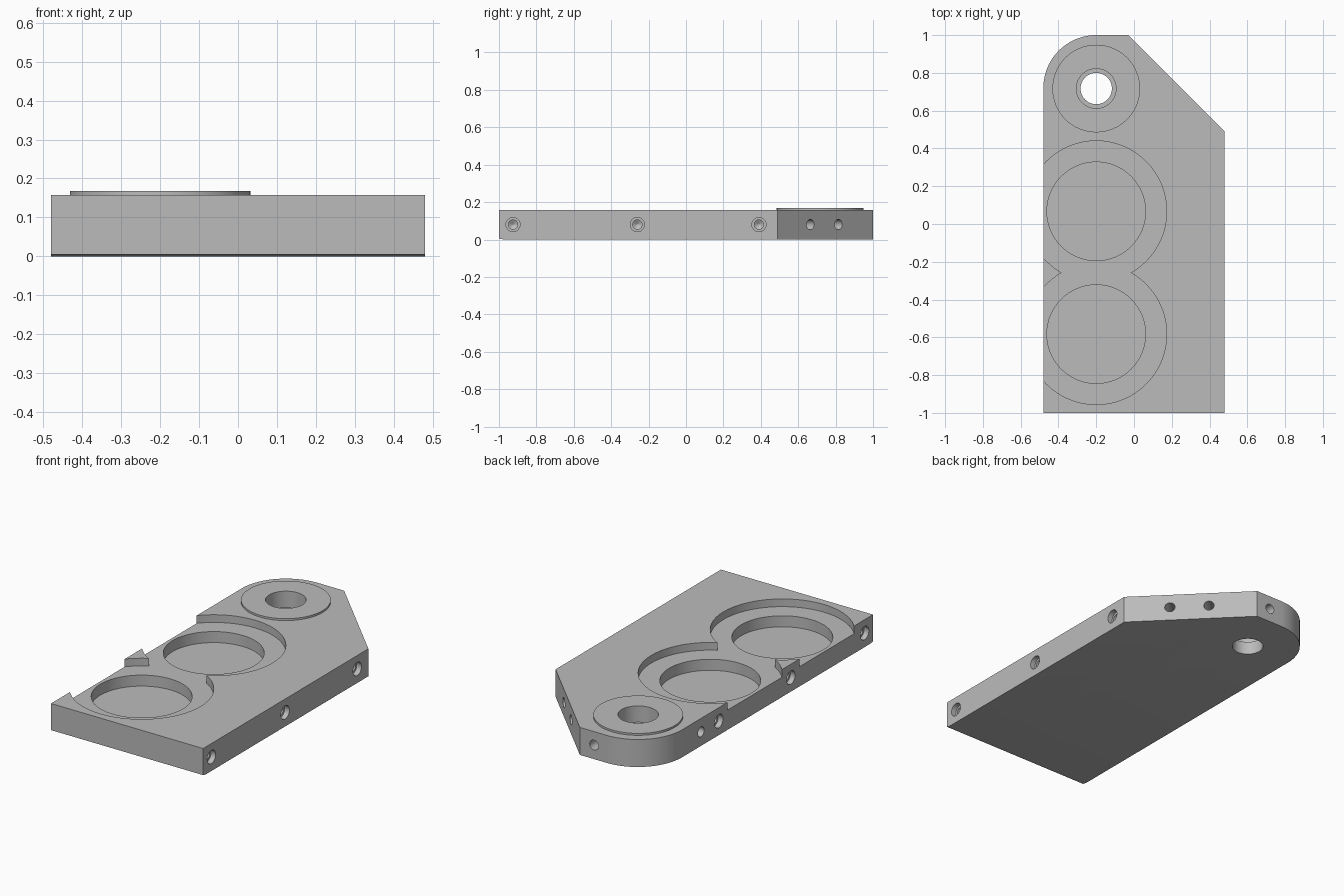
import bpy
import bmesh
import math
from mathutils import Vector

cube = bpy.data.objects.get("Cube")
if cube:
    bpy.data.objects.remove(cube, do_unlink=True)

TOP = 0.157
MID = 0.08
AXIS_X = -0.2
BORE_Y = 0.717

metal = bpy.data.materials.new("plain grey")
metal.use_nodes = True
grey = (0.5, 0.5, 0.5, 1)
metal.diffuse_color = grey
metal.node_tree.nodes["Principled BSDF"].inputs["Base Color"].default_value = grey


def new_object(name, bm):
    bmesh.ops.recalc_face_normals(bm, faces=bm.faces)
    mesh = bpy.data.meshes.new(name)
    bm.to_mesh(mesh)
    bm.free()
    mesh.materials.append(metal)
    obj = bpy.data.objects.new(name, mesh)
    bpy.context.collection.objects.link(obj)
    return obj


def turned(name, profile, origin, direction, sides=64):
    """Solid of revolution from (radius, distance) pairs along a direction."""
    bm = bmesh.new()
    rings = []
    for radius, dist in profile:
        angles = [2 * math.pi * i / sides for i in range(sides)]
        rings.append([bm.verts.new((radius * math.cos(a), radius * math.sin(a), dist))
                      for a in angles])
    for low, high in zip(rings, rings[1:]):
        for i in range(sides):
            j = (i + 1) % sides
            bm.faces.new((low[i], low[j], high[j], high[i]))
    bm.faces.new(rings[0])
    bm.faces.new(rings[-1])
    obj = new_object(name, bm)
    obj.rotation_euler = Vector(direction).to_track_quat('Z', 'Y').to_euler()
    obj.location = origin
    return obj


def combine(body, other, operation):
    bpy.context.view_layer.update()
    mod = body.modifiers.new(other.name, 'BOOLEAN')
    mod.operation = operation
    mod.solver = 'EXACT'
    mod.object = other
    bpy.context.view_layer.objects.active = body
    bpy.ops.object.modifier_apply(modifier=mod.name)
    bpy.data.objects.remove(other, do_unlink=True)


# Plate outline with one rounded and one clipped corner
outline = [(-0.48, -1), (0.48, -1), (0.48, 0.49), (-0.03, 1)]
for i in range(25):
    a = math.pi / 2 * (1 + i / 24)
    outline.append((AXIS_X + 0.28 * math.cos(a), 0.72 + 0.28 * math.sin(a)))
bm = bmesh.new()
base = bm.faces.new([bm.verts.new((x, y, 0)) for x, y in outline])
lifted = bmesh.ops.extrude_face_region(bm, geom=[base])["geom"]
bmesh.ops.translate(bm, vec=(0, 0, TOP),
                    verts=[v for v in lifted if isinstance(v, bmesh.types.BMVert)])
# Slight relief along the front bottom edge
slope = Vector((0, -0.005, -0.025)).normalized()
cut = bmesh.ops.bisect_plane(bm, geom=bm.verts[:] + bm.edges[:] + bm.faces[:],
                             plane_co=(0, -1, 0.005), plane_no=slope, clear_outer=True)
bmesh.ops.edgeloop_fill(bm, edges=[e for e in cut["geom_cut"]
                                   if isinstance(e, bmesh.types.BMEdge)])
plate = new_object("mounting_plate", bm)

# Raised boss around the stepped bore
boss = turned("boss", [(0.232, 0.1), (0.232, 0.168)], (AXIS_X, BORE_Y, 0), (0, 0, 1))
combine(plate, boss, 'UNION')
bore = turned("bore", [(0.083, -0.1), (0.083, 0.075), (0.105, 0.075), (0.105, 0.3)],
              (AXIS_X, BORE_Y, 0), (0, 0, 1))
combine(plate, bore, 'DIFFERENCE')

# Two round pockets, each a shallow recess with a deeper centre
for y in (0.067, -0.583):
    pocket = turned("pocket", [(0.261, 0.05), (0.261, 0.113), (0.373, 0.113), (0.373, 0.3)],
                    (AXIS_X, y, 0), (0, 0, 1))
    combine(plate, pocket, 'DIFFERENCE')

# Counterbored screw holes on both long sides
for side in (-1, 1):
    for y in (-0.925, -0.26, 0.39):
        screw = turned("screw_hole", [(0.038, -0.05), (0.038, 0.03), (0.025, 0.03),
                                      (0.025, 0.12), (0.002, 0.135)],
                       (side * 0.48, y, MID), (-side, 0, 0), 24)
        combine(plate, screw, 'DIFFERENCE')

# Small plain holes on the clipped corner, the back and one long side
small_holes = [((0.305, 0.665, MID), (-1, -1, 0)), ((0.155, 0.815, MID), (-1, -1, 0)),
               ((-0.12, 1, MID), (0, -1, 0)), ((-0.48, 0.55, MID), (1, 0, 0))]
for origin, direction in small_holes:
    hole = turned("small_hole", [(0.028, -0.04), (0.028, 0.1), (0.002, 0.115)],
                  origin, direction, 24)
    combine(plate, hole, 'DIFFERENCE')

# Smooth round walls, keep machined edges crisp
bpy.ops.object.select_all(action='DESELECT')
plate.select_set(True)
bpy.context.view_layer.objects.active = plate
bpy.ops.object.shade_smooth_by_angle(angle=math.radians(25))
